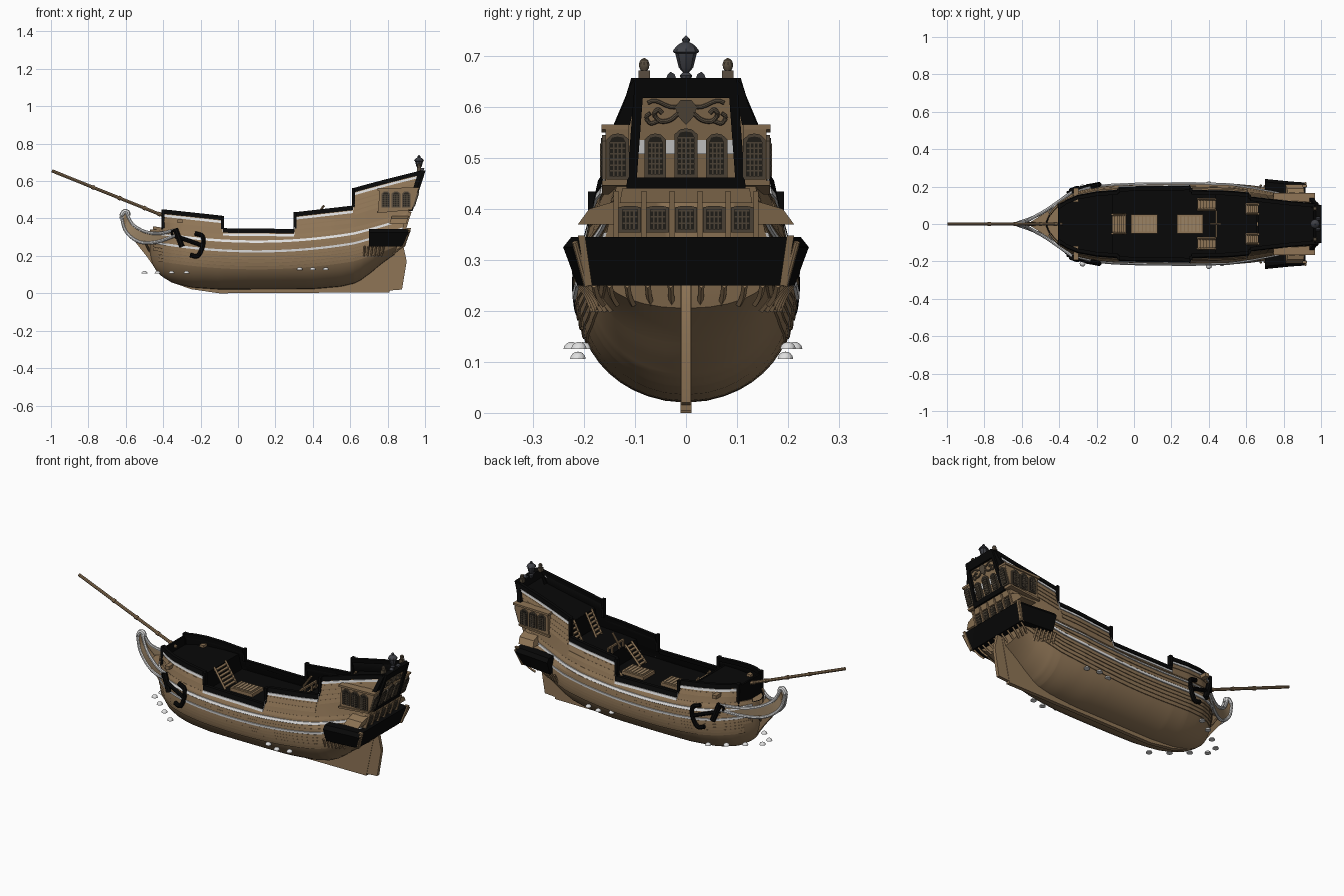
import bpy, bmesh, math
from mathutils import Vector

if "Cube" in bpy.data.objects:
    bpy.data.objects.remove(bpy.data.objects["Cube"])

def mat(name, r, g, b):
    m = bpy.data.materials.new(name)
    m.diffuse_color = (r, g, b, 1)
    m.use_nodes = True
    m.node_tree.nodes["Principled BSDF"].inputs["Base Color"].default_value = m.diffuse_color
    return m
WOOD = mat("oak_wood", .275, .178, .093)
LIGHT = mat("light_wood", .32, .225, .13)
BLACK = mat("black_paint", .0025, .0025, .0025)
WHITE = mat("white_paint", .74, .74, .74)
BROWN = mat("dark_carved_wood", .1, .076, .05)
DARK = mat("dark_glass", .02, .017, .013)
METAL = mat("grey_metal", .05, .052, .062)

# ---------- helpers ----------
def make(name, verts, faces, m, mirror=False):
    me = bpy.data.meshes.new(name)
    me.from_pydata([tuple(v) for v in verts], [], faces)
    bm = bmesh.new(); bm.from_mesh(me)
    bmesh.ops.recalc_face_normals(bm, faces=bm.faces)
    bm.to_mesh(me); bm.free()
    me.materials.append(m)
    ob = bpy.data.objects.new(name, me)
    bpy.context.collection.objects.link(ob)
    if mirror:
        ob.modifiers.new("mirror", 'MIRROR').use_axis = (False, True, False)
    return ob

def loft(name, rings, m, mirror=False):
    n = len(rings[0])
    f = [(i*n+j, i*n+(j+1) % n, (i+1)*n+(j+1) % n, (i+1)*n+j)
         for i in range(len(rings)-1) for j in range(n)]
    f += [tuple(range(n)), tuple(range((len(rings)-1)*n, len(rings)*n))]
    return make(name, [v for r in rings for v in r], f, m, mirror)

def prism(name, pts, fmap, d0, d1, m, mirror=False):
    return loft(name, [[fmap(a, b, d) for a, b in pts] for d in (d0, d1)], m, mirror)

def box(name, c, s, m, mirror=False):
    p = [(c[0]+i*s[0]/2, c[2]+k*s[2]/2) for i, k in ((-1, -1), (1, -1), (1, 1), (-1, 1))]
    return prism(name, p, side, -c[1]-s[1]/2, -c[1]+s[1]/2, m, mirror)

def spline(pts, smooth=4):
    p = [Vector(q) for q in pts]
    e = [2*p[0]-p[1]] + p + [2*p[-1]-p[-2]]
    path = []
    for i in range(1, len(e)-2):
        a, b, c, d = e[i-1:i+3]
        for t in [k/smooth for k in range(smooth)]:
            path.append(.5*(2*b+(c-a)*t+(2*a-5*b+4*c-d)*t*t+(3*b-a-3*c+d)*t**3))
    return path + [p[-1]]

def tube(name, pts, rad, m, mirror=False, seg=8, smooth=4):
    path, rings = spline(pts, smooth), []
    for i, q in enumerate(path):
        rot = (path[min(i+1, len(path)-1)]-path[max(i-1, 0)]).to_track_quat('Z', 'Y')
        rings.append([q + rot @ Vector((rad*math.cos(2*math.pi*j/seg), rad*math.sin(2*math.pi*j/seg), 0))
                      for j in range(seg)])
    return loft(name, rings, m, mirror)

def lathe(name, prof, loc, m, mirror=False, seg=10):
    return loft(name, [[(loc[0]+r*math.cos(2*math.pi*j/seg), loc[1]+r*math.sin(2*math.pi*j/seg), loc[2]+z)
                        for j in range(seg)] for r, z in prof], m, mirror)

def interp(tab, x):
    for (a, u), (b, v) in zip(tab, tab[1:]):
        if x <= b: return u+(v-u)*(max(x, a)-a)/(b-a)
    return tab[-1][1]

# ---------- hull shape ----------
WID = [(-.47, .015), (-.455, .05), (-.43, .085), (-.4, .117), (-.36, .15), (-.3, .18), (-.2, .203), (-.1, .211),
       (.05, .216), (.3, .218), (.5, .213), (.7, .195), (.85, .18), (.98, .172)]
KEEL = [(-.47, .2), (-.455, .15), (-.43, .11), (-.4, .085), (-.35, .055), (-.25, .03), (-.1, .02), (.4, .022),
        (.55, .035), (.7, .07), (.8, .11), (.9, .165), (.98, .205)]
TOP = [(-.47, .34), (-.405, .34), (-.4, .447), (-.085, .413), (-.08, .346), (.3, .342), (.308, .432),
       (.615, .467), (.622, .562), (.98, .655)]
top = lambda x: interp(TOP, x)
sheer = lambda x: .27+.16*(x-.1)**2
xend = lambda z: .85+(z-.25)*.325

def P(x, z):
    w, z0, zm = interp(WID, x), interp(KEEL, x), min(sheer(x), .3)
    if z < zm:
        y = w*max(0, 1-min(1, (zm-z)/(zm-z0))**2.6)**.5
    else:
        y = w*(1-.41*((z-zm)/.35)**.78)
    return (x if x < .62 else .62+(x-.62)*(xend(z)-.62)/.36), y

side = lambda a, b, d: (a, -d, b)
stern = lambda a, b, d: (xend(b)+d, a, b)
XS = sorted({round(-.47+1.45*i/44, 4) for i in range(45)} | {t[0] for t in WID+TOP})

# hull shell, black on the inside
verts, faces, R = [], [], 17
for x in XS:
    z0, s, t = interp(KEEL, x), sheer(x), top(x)
    for z in [z0+(s-z0)*(j/12)**1.7 for j in range(13)] + [s+(t-s)*k/4 for k in range(1, 5)]:
        X, y = P(x, z)
        verts.append((X, -y, z))
for i in range(len(XS)-1):
    for j in range(R-1):
        faces.append((i*R+j, (i+1)*R+j, (i+1)*R+j+1, i*R+j+1))
last = (len(XS)-1)*R
verts += [(-.47, 0, .34), (xend(.655), 0, .655)]
faces += [tuple(range(R))+(len(verts)-2,), tuple(reversed(tuple(range(last, last+R))+(len(verts)-1,)))]
hull = make("hull", verts, faces, WOOD, True)
bm = bmesh.new(); bm.from_mesh(hull.data)
bm.faces.ensure_lookup_table()
if bm.faces[R*10].normal.y > 0:
    bmesh.ops.reverse_faces(bm, faces=bm.faces)
bm.to_mesh(hull.data); bm.free()
hull.data.materials.append(BLACK)
sol = hull.modifiers.new("planking", 'SOLIDIFY')
sol.thickness, sol.offset, sol.material_offset, sol.material_offset_rim = .007, -1, 1, 1

# strips following the hull side
def strip(name, lo, hi, off, m, x0=-.45, x1=.98, inn=.006, bev=0):
    rings = []
    for x in [x0]+[v for v in XS if x0 < v < x1]+[x1]:
        (Xa, ya), (Xb, yb) = P(x, lo(x)), P(x, hi(x))
        d = off if x < -.38 else 0
        rings.append([(Xa, -ya+inn, lo(x)), (Xa-d, -ya-off, lo(x)), (Xb-d, -yb-off+bev, hi(x)), (Xb, -yb+inn, hi(x))])
    return loft(name, rings, m, True)

strip("top_rail", lambda x: top(x)-.022, lambda x: top(x)+.002, .007, BLACK, -.402, .98, .012)
strip("rail_trim", lambda x: top(x)-.038, lambda x: top(x)-.025, .005, WHITE, -.4)
for i, (d, h) in enumerate([(0, .013), (-.052, .012)]):
    strip("white_wale_%d" % i, lambda x: sheer(x)+d, lambda x: sheer(x)+d+h, .006, WHITE)
for d in (.024, -.02, -.038, -.071, -.089, -.107, -.125, -.142):
    strip("hull_plank", lambda x: sheer(x)+d, lambda x: sheer(x)+d+.016, .004, WOOD, -.45 if d > -.1 else -.42, .97, .006, .003)
for xa, xb, n in ((-.398, -.09, 1), (.312, .61, 2), (.625, .97, 4)):
    for k in range(n):
        strip("upper_plank", lambda x: top(x)-.066-.026*k, lambda x: top(x)-.046-.026*k, .004, WOOD, xa, xb, .005, .003)
for x, a, b in ((-.4, .34, .448), (-.083, .345, .414), (.304, .34, .434), (.618, .46, .564)):
    box("rail_step", (x, -P(x, (a+b)/2)[1], (a+b)/2), (.016, .022, b-a), BLACK, True)

# keel, stem and rudder
prism("keel_and_stem", [(-.595, .43), (-.612, .4), (-.592, .33), (-.53, .25), (-.49, .2), (-.43, .115), (-.36, .06),
      (-.25, .022), (-.1, .0), (.81, .005), (.86, .25), (.7, .25), (.3, .1), (-.2, .1), (-.4, .25), (-.44, .32),
      (-.52, .31), (-.575, .36)], side, -.011, .011, WOOD)
prism("rudder", [(.811, .015), (.877, .02), (.902, .17), (.885, .25), (.862, .27)], side, -.009, .009, WOOD)

# decks and bulkheads
def deck(name, xa, xb, za, zb, m=BLACK):
    v = []
    for i in range(17):
        x = xa+(xb-xa)*i/16; z = za+(zb-za)*i/16
        X, y = P(x, z)
        v += [(X, -y+.003, z), (X, y-.003, z)]
    make(name, v, [(2*i, 2*i+2, 2*i+3, 2*i+1) for i in range(16)], m)
def bulkhead(x, a, b):
    ya, yb = P(x, a)[1]-.003, P(x, b)[1]-.003
    prism("bulkhead", [(-ya, a), (ya, a), (yb, b), (-yb, b)], lambda p, q, d: (x+d, p, q), -.005, .005, BLACK)
deck("beak_deck", -.465, -.4, .325, .325, WOOD)
deck("forecastle_deck", -.4, -.12, .385, .375)
deck("main_deck", -.12, .44, .28, .28)
deck("quarter_deck", .44, .67, .37, .395)
deck("poop_deck", .67, .975, .5, .58)
for b in ((-.4, .31, .435), (-.12, .28, .377), (.44, .28, .372), (.67, .39, .502)):
    bulkhead(*b)

# hatches and stairs
for x in (.055, .3):
    box("hatch_frame", (x, 0, .288), (.14, .1, .02), WOOD)
    box("hatch_grating", (x, 0, .2985), (.118, .078, .005), LIGHT)
    for i in range(6):
        box("hatch_bar", (x-.05+i*.02, 0, .302), (.006, .078, .004), WOOD)
def stairs(x0, z0, x1, z1, y, w, mir=True):
    for i in range(6):
        t = (i+.5)/6
        box("stair_step", (x0+(x1-x0)*t, -y, z0+(z1-z0)*t), (.016, w, .006), WOOD, mir)
    for e in (-w/2, w/2):
        tube("stair_side", [(x0, -y+e, z0), (x1, -y+e, z1+.01)], .007, WOOD, mir, 4, 1)
stairs(-.045, .28, -.115, .377, 0, .1, False)
stairs(.34, .28, .435, .37, .105, .055)
stairs(.6, .385, .665, .5, .08, .05)
tube("tiller", [(.41, 0, .4), (.46, 0, .47)], .006, WOOD)
box("quarter_deck_rail", (.44, 0, .41), (.01, .14, .01), WOOD)
for y in (.03, .068):
    box("rail_baluster", (.44, -y, .39), (.008, .008, .04), WOOD, True)

# bowsprit
a, b = Vector((-.995, 0, .655)), Vector((-.385, 0, .409))
tube("bowsprit", [a, b], .0085, WOOD)
for t in (.35, .58, .8, .93):
    c = a.lerp(b, t)
    tube("bowsprit_band", [c, c+Vector((.014, 0, -.0056))], .0115, WOOD)

# beakhead: carved band between two white rails
up = [(-.597, -.006, .432), (-.568, -.018, .375), (-.53, -.04, .345), (-.48, -.068, .325), (-.42, -.108, .32), (-.33, -.172, .338)]
lo = [(-.622, -.006, .4), (-.605, -.012, .34), (-.565, -.025, .295), (-.51, -.05, .27), (-.43, -.1, .275), (-.33, -.174, .31)]
for n, q in (("upper", up), ("lower", lo)):
    tube(n+"_head_rail", q, .0085, WHITE, True)
loft("head_band", [[u, u+Vector((0, .006, 0)), v+Vector((0, .006, 0)), v] for u, v in zip(spline(up), spline(lo))], LIGHT, True)
tube("head_scroll", [(-.588, 0, .415), (-.59, 0, .432), (-.606, 0, .438), (-.62, 0, .42), (-.621, 0, .4)], .013, WHITE)
prism("head_grating", [(-.57, 0), (-.42, -.095), (-.42, .095)], lambda p, q, d: (p, q, d), .306, .316, WOOD)
for x, y in ((-.5, .055), (-.45, .085)):
    tube("head_timber", [(x, -y, .28), (x+.015, -y*.6, .25), (x+.03, 0, .22)], .006, WOOD, True)

# anchors and their beams
tube("anchor_shank", [(-.335, -.178, .305), (-.26, -.197, .28), (-.19, -.21, .255)], .011, BLACK, True)
tube("anchor_stock", [(-.335, -.178, .345), (-.3, -.19, .25)], .015, BLACK, True)
tube("anchor_arms", [(-.255, -.2, .205), (-.215, -.207, .2), (-.188, -.212, .255), (-.19, -.208, .305),
                     (-.23, -.2, .32)], .012, BLACK, True)
tube("anchor_ring", [(-.35, -.17, .31), (-.355, -.17, .33), (-.335, -.175, .335)], .006, BLACK, True)
box("cat_beam", (-.31, -.155, .385), (.025, .075, .02), WOOD, True)

# lower stern balcony with brackets
prism("stern_balcony", [(-.185, .25), (.185, .25), (.2, .345), (-.2, .345)], stern, -.01, .035, BLACK)
rings = []
for x in (.7, .77, .84, .915):
    y = interp(WID, x); k = min(x, .885)
    rings.append([(k, -y+.03, .25), (k, -y-.018, .25), (x, -y-.046, .325), (x, -y-.03, .345), (x, -y+.05, .345)])
loft("side_balcony", rings, BLACK, True)
prism("balcony_post", [(-.196, .25), (-.184, .25), (-.198, .348), (-.212, .348)], stern, .02, .043, WOOD, True)
tube("balcony_edge", [(.917, -.218, .335), (.885, -.195, .25)], .006, WOOD, True)
for y in (.03, .075, .115, .15, .18):
    tube("stern_bracket", [(.878, -y, .25), (.852, -y*.97, .23), (.828, -y*.9, .212)], .006, WOOD, True, 4)
for i in range(6):
    x = .71+i*.032
    tube("side_bracket", [(P(x, z)[0], -P(x, z)[1]-e, z) for e, z in ((.016, .25), (.005, .232), (0, .2))], .006, WOOD, True, 4)

# windows: frame, dark glass and lattice bars
def window(c, z0, z1, w, fmap, d, mirror=False, r=.012):
    def arch(e):
        a, b, h = c-w/2+e, c+w/2-e, z1-e
        return [(a, z0+e), (b, z0+e), (b, h-r), (c+w/4, h-r/6), (c, h), (c-w/4, h-r/6), (a, h-r)]
    prism("window_frame", arch(0), fmap, d, d+.008, BROWN, mirror)
    prism("window_glass", arch(.006), fmap, d+.006, d+.01, DARK, mirror)
    a, b, lo, hi = c-w/2+.006, c+w/2-.006, z0+.006, z1-.006-r
    for k in range(1, 4):
        x = a+(b-a)*k/4
        prism("window_bar", [(x-.0015, lo), (x+.0015, lo), (x+.0015, hi), (x-.0015, hi)], fmap, d+.009, d+.012, BROWN, mirror)
    n = round((hi-lo)/.011)
    for k in range(1, n+1):
        z = lo+(hi-lo)*k/n
        prism("window_bar", [(a, z-.0015), (b, z-.0015), (b, z+.0015), (a, z+.0015)], fmap, d+.009, d+.012, BROWN, mirror)
for i in range(-2, 3):
    window(i*.055, .354, .406, .044, stern, .004, False, .003)
for i in range(6):
    y = -.1375+i*.055
    prism("window_post", [(y-.005, .345), (y+.005, .345), (y+.005, .435), (y-.005, .435)], stern, 0, .018, WOOD)
prism("stern_ledge", [(-.13, .412), (.13, .412), (.125, .44), (-.125, .44)], stern, -.01, .012, WOOD)
prism("gallery_roof", [(-.13, .37), (-.212, .37), (-.19, .4), (-.14, .415)], stern, -.08, .01, WOOD, True)

# upper side galleries
def gallery(name, a0, b0, a1, b1, out, m=WOOD):
    loft(name, [[(a[0], -y, a[1]), (a[0], -out, a[1]), (b[0], -out, b[1]), (b[0], -y, b[1])]
                for a, b, y in ((a0, b0, .128), (a1, b1, .112))], m, True)
gallery("side_gallery", (.75, .432), (.755, .553), (.93, .45), (.965, .56), .158)
gallery("gallery_cap", (.745, .55), (.745, .562), (.966, .556), (.968, .566), .166)
gallery("gallery_sill", (.742, .428), (.742, .439), (.93, .446), (.933, .456), .165)
for c in (.79, .845, .9):
    window(c, .458, .545, .046, side, .157, True)
window(-.134, .458, .548, .044, stern, .014, True)

# upper stern: panel, black frame, windows, carving
prism("stern_panel", [(-.11, .45), (.11, .45), (.1, .65), (-.1, .65)], stern, -.005, .008, WOOD)
prism("stern_white_band", [(-.1, .508), (.1, .508), (.098, .535), (-.098, .535)], stern, .005, .011, WHITE)
prism("frame_top", [(-.1, .618), (.1, .618), (.098, .657), (-.098, .657)], stern, -.01, .02, BLACK)
prism("frame_bottom", [(-.116, .44), (.116, .44), (.114, .462), (-.114, .462)], stern, -.01, .022, BLACK)
prism("frame_side", [(-.117, .44), (-.098, .44), (-.082, .655), (-.1, .655)], stern, -.01, .021, BLACK, True)
prism("frame_shoulder", [(-.1, .655), (-.09, .655), (-.11, .565), (-.14, .565), (-.122, .605), (-.112, .64)], stern, -.015, .008, BLACK, True)
window(0, .462, .558, .046, stern, .01)
window(-.06, .462, .548, .042, stern, .01, True)
sp = lambda pts: [stern(y, z, .012) for y, z in pts]
tube("carved_scroll", sp([(-.012, .59), (-.03, .575), (-.05, .572), (-.062, .585), (-.055, .595), (-.047, .588)]), .0045, BROWN, True)
tube("carved_tail", sp([(-.055, .572), (-.07, .568), (-.078, .58), (-.07, .588)]), .004, BROWN, True)
tube("carved_leaf", sp([(-.005, .602), (-.03, .6), (-.06, .612), (-.075, .608)]), .004, BROWN, True)
prism("carved_shield", [(0, .565), (.014, .58), (.022, .6), (.01, .614), (-.01, .614), (-.022, .6), (-.014, .58)],
      stern, .006, .016, BROWN)

# stern lantern and posts
lathe("lantern", [(.008, .645), (.012, .662), (.006, .668), (.014, .677), (.021, .705), (.026, .708), (.024, .713),
                  (.016, .722), (.007, .727), (.008, .733), (.001, .74)], (.968, 0, 0), METAL, seg=8)
box("rail_post", (.968, -.082, .661), (.02, .022, .022), BROWN, True)
lathe("post_knob", [(.005, .668), (.01, .677), (.011, .684), (.008, .692), (.001, .696)], (.968, -.082, 0), BROWN, True)
prism("crest_scroll", [(-.04, .652), (-.018, .652), (-.022, .664), (-.03, .669), (-.036, .664)], stern, -.01, .01, METAL, True)

# foam domes along the waterline
for x, y0, y1, z in ((-.5, .03, .03, .106), (-.43, .085, .085, .106), (-.355, .15, .145, .106), (-.275, .212, .195, .106),
                     (.33, .2, .192, .125), (.4, .225, .213, .125), (.47, .21, .2, .125)):
    for y in (-y0, y1):
        lathe("foam_dome", [(.016, 0), (.0145, .006), (.01, .011), (.005, .0135), (.0005, .014)], (x, y, z), WHITE)

# shading: smooth with sharp edges
bpy.ops.object.select_all(action='SELECT')
bpy.context.view_layer.objects.active = hull
bpy.ops.object.shade_smooth_by_angle(angle=math.radians(32))
